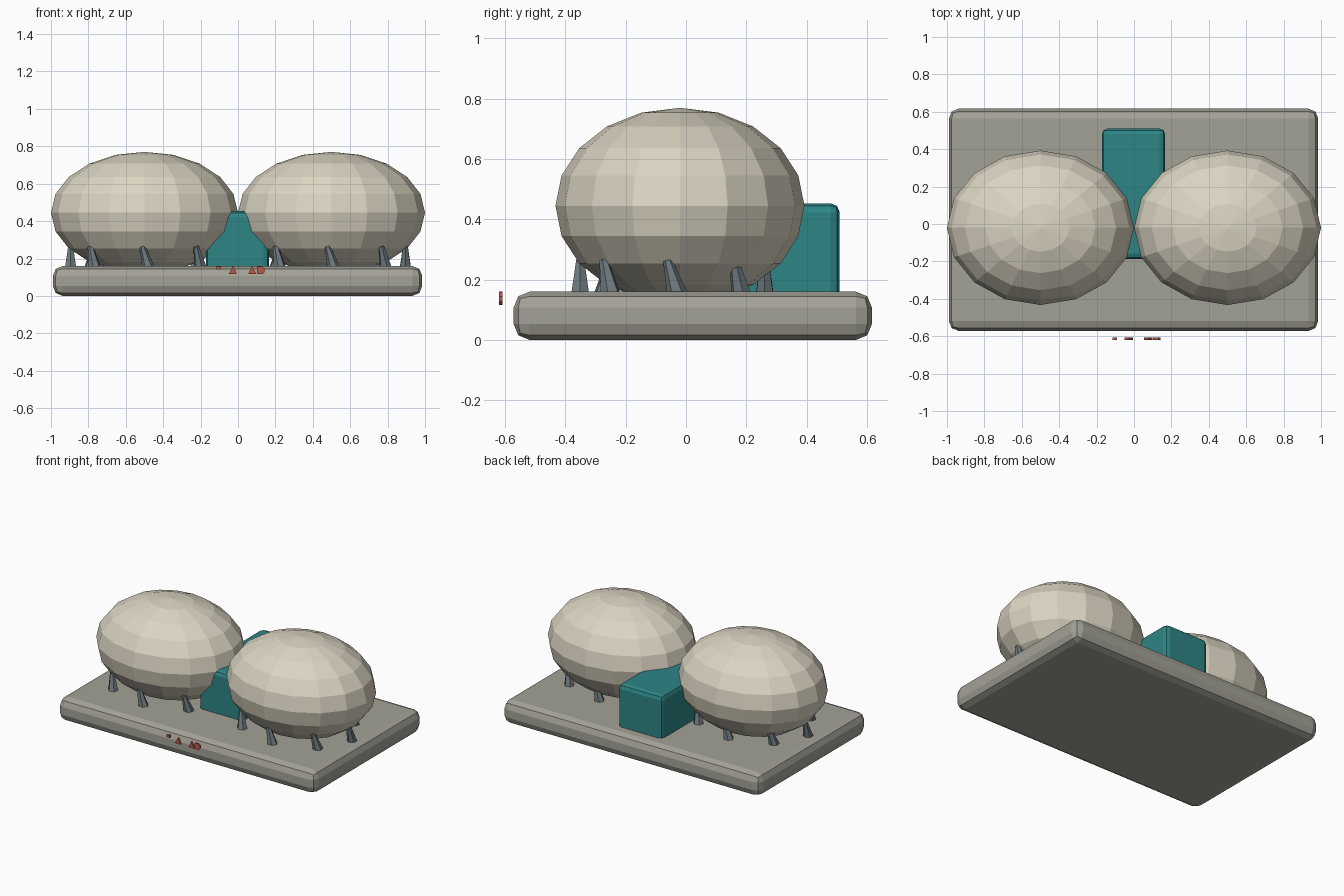
import bpy, bmesh, math
from mathutils import Matrix, Vector

if "Cube" in bpy.data.objects:
    bpy.data.objects.remove(bpy.data.objects["Cube"])


def material(name, rgb):
    m = bpy.data.materials.new(name)
    m.diffuse_color = (*rgb, 1)
    m.use_nodes = True
    m.node_tree.nodes["Principled BSDF"].inputs["Base Color"].default_value = m.diffuse_color
    return m


STONE = material("grey stone", (0.37, 0.36, 0.31))
CREAM = material("cream", (0.71, 0.66, 0.54))
TEAL = material("teal", (0.027, 0.235, 0.24))
STEEL = material("blue grey", (0.15, 0.19, 0.21))
RED = material("brick red", (0.50, 0.10, 0.07))


def finish(name, bm, mat):
    bmesh.ops.recalc_face_normals(bm, faces=bm.faces)
    mesh = bpy.data.meshes.new(name)
    bm.to_mesh(mesh)
    bm.free()
    mesh.materials.append(mat)
    ob = bpy.data.objects.new(name, mesh)
    bpy.context.collection.objects.link(ob)
    return ob


def rounded_box(name, lo, hi, bevel, mat):
    lo, hi = Vector(lo), Vector(hi)
    bm = bmesh.new()
    bmesh.ops.create_cube(bm, size=1, matrix=Matrix.Translation((lo + hi) / 2)
                          @ Matrix.Diagonal((*(hi - lo), 1)))
    bmesh.ops.bevel(bm, geom=bm.edges[:], offset=bevel, segments=2,
                    profile=0.5, affect='EDGES')
    return finish(name, bm, mat)


# slab and central block
rounded_box("base_slab", (-0.99, -0.572, 0), (0.985, 0.617, 0.16), 0.053, STONE)
rounded_box("center_block", (-0.172, -0.187, 0.10), (0.167, 0.51, 0.453), 0.03, TEAL)

for side, sx in (("left", -1), ("right", 1)):
    # faceted dome
    bm = bmesh.new()
    bmesh.ops.create_uvsphere(
        bm, u_segments=16, v_segments=10, radius=1,
        matrix=Matrix.Translation((sx * 0.5, -0.02, 0.445))
        @ Matrix.Diagonal((0.5, 0.413, 0.325, 1)))
    finish(side + "_dome", bm, CREAM)

    # ring of eight tapered legs, each leaning along the ring
    bm = bmesh.new()
    for i in range(8):
        a = i * math.pi / 4
        pos = (sx * 0.495 + 0.4 * math.cos(a), -0.045 + 0.306 * math.sin(a), 0.207)
        bmesh.ops.create_cone(
            bm, cap_ends=True, segments=6, radius1=0.034, radius2=0.015, depth=0.12,
            matrix=Matrix.Translation(pos) @ Matrix.Rotation(a, 4, 'Z')
            @ Matrix.Rotation(0.28, 4, 'X'))
    finish(side + "_dome_legs", bm, STEEL)

# small red chips in front of the slab
chips = [
    [(-0.114, 0.140), (-0.09, 0.140), (-0.09, 0.158), (-0.114, 0.158)],
    [(-0.05, 0.116), (-0.006, 0.116), (-0.026, 0.16)],
    [(0.054, 0.116), (0.098, 0.116), (0.076, 0.16)],
    [(0.102, 0.116), (0.13, 0.116), (0.142, 0.128), (0.142, 0.144),
     (0.13, 0.157), (0.102, 0.157)],
]
bm = bmesh.new()
for pts in chips:
    face = bm.faces.new([bm.verts.new((x, -0.62, z)) for x, z in pts])
    new = bmesh.ops.extrude_face_region(bm, geom=[face], use_keep_orig=True)["geom"]
    bmesh.ops.translate(bm, vec=(0, 0.012, 0),
                        verts=[v for v in new if isinstance(v, bmesh.types.BMVert)])
finish("red_chips", bm, RED)
